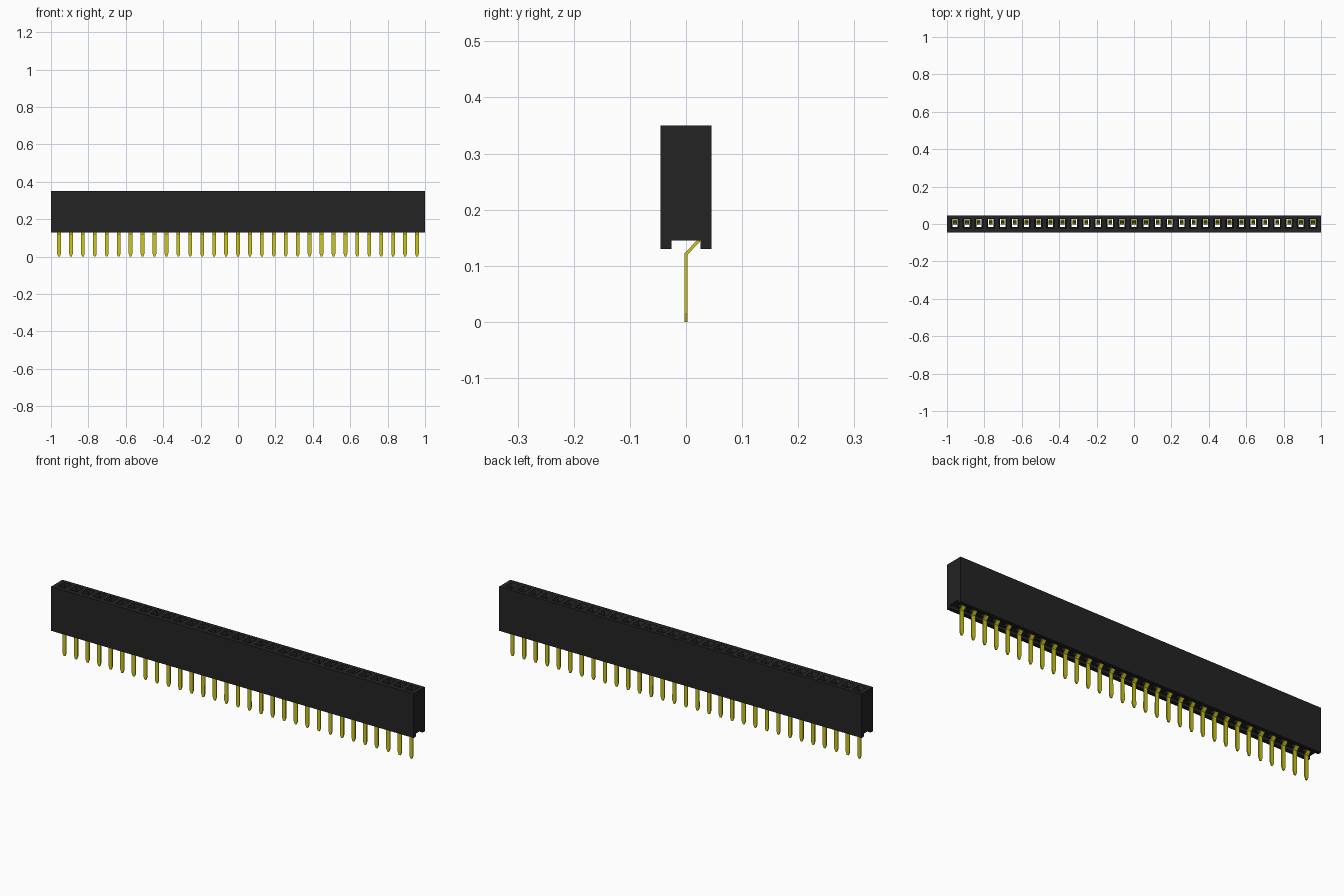
import bpy, bmesh
from mathutils import Vector

PINS = 31
PITCH = 0.0638

cube = bpy.data.objects.get("Cube")
if cube:
    bpy.data.objects.remove(cube)


def material(name, rgb):
    m = bpy.data.materials.new(name)
    m.use_nodes = True
    m.diffuse_color = (*rgb, 1)
    bsdf = m.node_tree.nodes["Principled BSDF"]
    bsdf.inputs["Base Color"].default_value = (*rgb, 1)
    bsdf.inputs["Roughness"].default_value = 0.6
    return m


black = material("black plastic", (0.017, 0.017, 0.017))
gold = material("yellow metal", (0.6, 0.57, 0.012))


def loft(bm, rings):
    """Skin a list of equal-sized point rings and cap both ends."""
    loops = [[bm.verts.new(p) for p in ring] for ring in rings]
    for a, b in zip(loops, loops[1:]):
        for i in range(len(a)):
            j = (i + 1) % len(a)
            bm.faces.new((a[i], a[j], b[j], b[i]))
    bm.faces.new(loops[0])
    bm.faces.new(loops[-1])


def finish(bm, name, mat):
    bmesh.ops.recalc_face_normals(bm, faces=bm.faces)
    mesh = bpy.data.meshes.new(name)
    bm.to_mesh(mesh)
    bm.free()
    mesh.materials.append(mat)
    obj = bpy.data.objects.new(name, mesh)
    bpy.context.collection.objects.link(obj)
    return obj


pin_x = [(i - (PINS - 1) / 2) * PITCH for i in range(PINS)]

# Housing: extruded section with a channel along the underside
section = [(-0.045, 0.13), (-0.026, 0.13), (-0.026, 0.145), (0.026, 0.145),
           (0.026, 0.13), (0.045, 0.13), (0.045, 0.35), (-0.045, 0.35)]
bm = bmesh.new()
loft(bm, [[(x, y, z) for y, z in section] for x in (-1, 1)])
housing = finish(bm, "housing", black)

# Socket cutters: square shafts with a flared mouth
bm = bmesh.new()
for x in pin_x:
    rings = []
    for z, half, back in ((0.135, 0.014, 0.0255), (0.336, 0.014, 0.0255),
                          (0.352, 0.022, 0.027)):
        front = -0.002 - half
        rings.append([(x - half, front, z), (x + half, front, z),
                      (x + half, back, z), (x - half, back, z)])
    loft(bm, rings)
cutter = finish(bm, "socket_cutter", black)
cutter.hide_render = True

cut = housing.modifiers.new("sockets", "BOOLEAN")
cut.operation = "DIFFERENCE"
cut.solver = "EXACT"
cut.object = cutter
graph = bpy.context.evaluated_depsgraph_get()
cut_mesh = bpy.data.meshes.new_from_object(housing.evaluated_get(graph))
housing.modifiers.clear()
housing.data = cut_mesh
bpy.data.objects.remove(cutter)

# Pins: tapered tip, straight leg, bend to the rear, spring contact in the socket
path = [(0, 0, 0.004), (0, 0.016, 0.01), (0, 0.121, 0.01), (0.022, 0.144, 0.01),
        (0.022, 0.22, 0.01), (0.011, 0.295, 0.01), (0.019, 0.327, 0.01)]
THICK = 0.003
points = [Vector((y, z)) for y, z, w in path]
rings = []
for i, (y, z, half) in enumerate(path):
    before = (points[i] - points[max(i - 1, 0)]).normalized()
    after = (points[min(i + 1, len(points) - 1)] - points[i]).normalized()
    along = (before + after).normalized()
    ny, nz = along.y * THICK, -along.x * THICK
    rings.append([(-half, y - ny, z - nz), (half, y - ny, z - nz),
                  (half, y + ny, z + nz), (-half, y + ny, z + nz)])
bm = bmesh.new()
loft(bm, rings)
first = finish(bm, "pin", gold)
first.location.x = pin_x[0]
for x in pin_x[1:]:
    pin = first.copy()
    pin.location.x = x
    bpy.context.collection.objects.link(pin)
